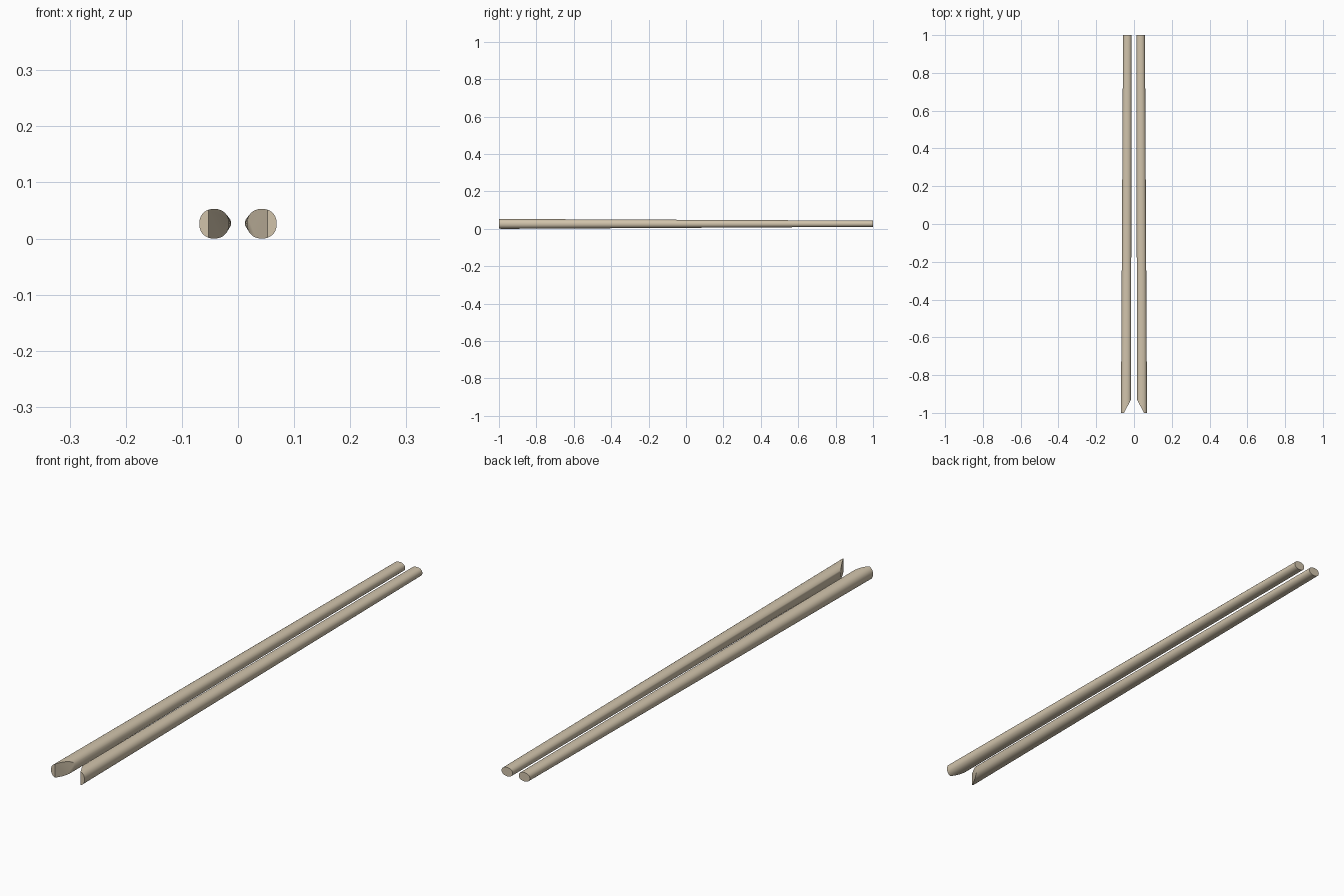
import bpy, bmesh, math
from mathutils import Vector

if "Cube" in bpy.data.objects:
    bpy.data.objects.remove(bpy.data.objects["Cube"])

SIDES = 32
# rows: y, inner x, outer x, bottom z, top z
STATIONS = [(-1.0, 0.016, 0.069, 0.0, 0.053),
            (1.0, 0.0125, 0.058, 0.011, 0.044)]


def ring(bm, y, x0, x1, z0, z1):
    """Slightly squared oval cross-section."""
    p = 2 / 2.2
    verts = []
    for i in range(SIDES):
        a = 2 * math.pi * i / SIDES
        c, s = math.cos(a), math.sin(a)
        u = math.copysign(abs(c) ** p, c)
        v = math.copysign(abs(s) ** p, s)
        verts.append(bm.verts.new(((x0 + x1) / 2 + u * (x1 - x0) / 2, y,
                                   (z0 + z1) / 2 + v * (z1 - z0) / 2)))
    return verts


def stick(name, side):
    bm = bmesh.new()
    # tapered shaft
    front, back = [ring(bm, *s) for s in STATIONS]
    for i in range(SIDES):
        j = (i + 1) % SIDES
        bm.faces.new((front[i], front[j], back[j], back[i]))
    bm.faces.new(front)
    bm.faces.new(back)
    # slanted cut on the inner side of the front end
    res = bmesh.ops.bisect_plane(
        bm, geom=bm.verts[:] + bm.edges[:] + bm.faces[:],
        plane_co=Vector((0.053, -1.0, 0)), plane_no=Vector((-0.07, -0.037, 0)).normalized(),
        clear_outer=True)
    cut = [e for e in res["geom_cut"] if isinstance(e, bmesh.types.BMEdge)]
    bmesh.ops.holes_fill(bm, edges=cut, sides=0)
    # place on the left or right
    for v in bm.verts:
        v.co.x *= side
    bmesh.ops.recalc_face_normals(bm, faces=bm.faces[:])
    mesh = bpy.data.meshes.new(name)
    bm.to_mesh(mesh)
    bm.free()
    ob = bpy.data.objects.new(name, mesh)
    bpy.context.collection.objects.link(ob)
    mesh.materials.append(wood)
    bpy.ops.object.select_all(action='DESELECT')
    ob.select_set(True)
    bpy.context.view_layer.objects.active = ob
    bpy.ops.object.shade_smooth_by_angle(angle=math.radians(35))


wood = bpy.data.materials.new("pale_wood")
wood.diffuse_color = (0.64, 0.55, 0.41, 1)
wood.use_nodes = True
wood.node_tree.nodes["Principled BSDF"].inputs["Base Color"].default_value = wood.diffuse_color

stick("left_stick", -1)
stick("right_stick", 1)
